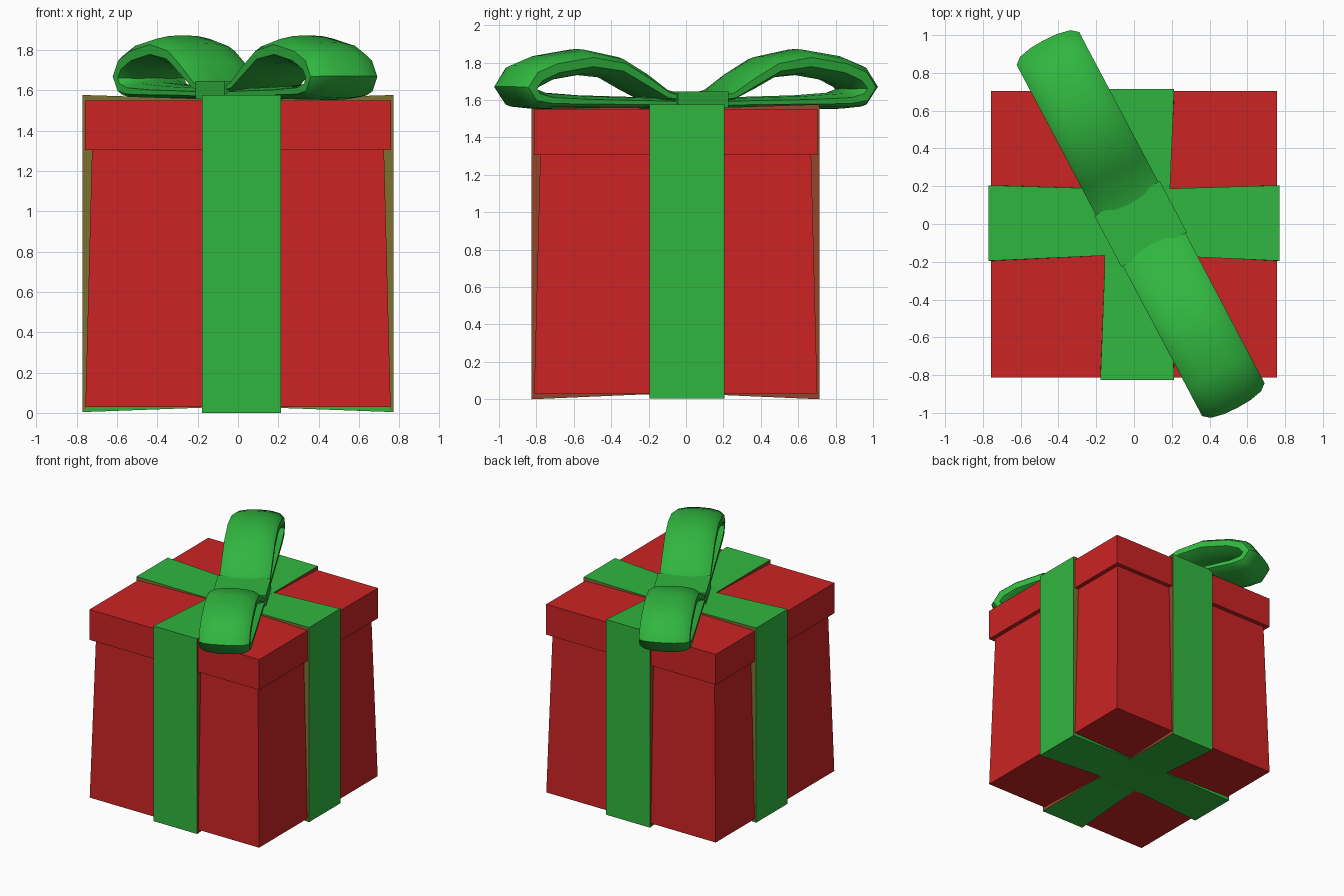
import bpy, bmesh, math
from mathutils import Vector, Matrix

if "Cube" in bpy.data.objects:
    bpy.data.objects.remove(bpy.data.objects["Cube"])


def material(name, rgb):
    m = bpy.data.materials.new(name)
    m.diffuse_color = (*rgb, 1)
    m.use_nodes = True
    m.node_tree.nodes["Principled BSDF"].inputs["Base Color"].default_value = m.diffuse_color
    return m


RED = material("red paper", (0.6, 0.017, 0.017))
GREEN = material("green ribbon", (0.03, 0.47, 0.05))
OLIVE = material("olive ribbon edge", (0.2, 0.16, 0.03))
BROWN = material("brown ribbon edge", (0.3, 0.06, 0.025))


def make(name, verts, faces, mats, edge_faces=()):
    me = bpy.data.meshes.new(name)
    me.from_pydata(verts, [], faces)
    for m in mats:
        me.materials.append(m)
    for i in edge_faces:
        me.polygons[i].material_index = 1
    bm = bmesh.new()
    bm.from_mesh(me)
    bmesh.ops.recalc_face_normals(bm, faces=bm.faces)
    bm.to_mesh(me)
    bm.free()
    ob = bpy.data.objects.new(name, me)
    bpy.context.collection.objects.link(ob)
    return ob


def frustum(name, cx, cy, hx0, hy0, hx1, hy1, z0, z1, mat):
    corners = [(-1, -1), (1, -1), (1, 1), (-1, 1)]
    v = [(cx + a * hx0, cy + b * hy0, z0) for a, b in corners]
    v += [(cx + a * hx1, cy + b * hy1, z1) for a, b in corners]
    f = [(0, 1, 2, 3), (4, 5, 6, 7)] + [(i, (i + 1) % 4, (i + 1) % 4 + 4, i + 4) for i in range(4)]
    return make(name, v, f, [mat])


# Tapered box and lid
CY = -0.055
frustum("box_body", 0, CY, 0.757, 0.757, 0.724, 0.724, 0.03, 1.31, RED)
frustum("box_lid", 0, CY, 0.758, 0.758, 0.758, 0.758, 1.305, 1.55, RED)


# Ribbon wrapped round the box: slightly pinched and sagging towards the middle
def ribbon(name, along_y, lo, hi, z_low, end_w, mid_w, edge_mat):
    c = (lo + hi) / 2
    # (u, z, pinched)
    outer = [(lo, z_low, 0), (c - 0.17, 0.026, 1), (c + 0.17, 0.026, 1), (hi, z_low, 0),
             (hi, 1.577, 0), (c + 0.17, 1.558, 1), (c - 0.17, 1.558, 1), (lo, 1.577, 0)]
    n = len(outer)
    verts = []
    for inner in (False, True):
        for side in (0, 1):
            for u, z, p in outer:
                w = (mid_w if p else end_w)[side]
                if inner:
                    u = min(max(u, lo + 0.07), hi - 0.07)
                    z = 0.07 if z < 1 else 1.5
                verts.append((w, u, z) if along_y else (u, w, z))
    faces, edges = [], []
    for i in range(n):
        j = (i + 1) % n
        faces.append((i, j, n + j, n + i))
        faces.append((2 * n + i, 2 * n + j, 3 * n + j, 3 * n + i))
        for s in (0, n):
            edges.append(len(faces))
            faces.append((s + i, s + j, 2 * n + s + j, 2 * n + s + i))
    # bottom edges of the left-right band stay green
    if not along_y:
        edges = [e for e in edges if e // 4 not in (0, 1, 2)]
    make(name, verts, faces, [GREEN, edge_mat], edges)


ribbon("ribbon_front_back", True, -0.825, 0.715, 0.0, (-0.178, 0.213), (-0.155, 0.188), BROWN)
ribbon("ribbon_left_right", False, -0.771, 0.771, 0.004, (-0.195, 0.205), (-0.168, 0.187), OLIVE)

# Bow loops: puffy strip swept round a teardrop path (distance, height, half thickness)
PATH = [(0.08, 1.605, .03), (0.20, 1.625, .04), (0.33, 1.70, .055), (0.47, 1.775, .06),
        (0.66, 1.803, .07), (0.87, 1.77, .07), (0.98, 1.725, .075), (1.025, 1.665, .075),
        (0.99, 1.615, .06), (0.90, 1.597, .045), (0.65, 1.59, .035), (0.35, 1.587, .03),
        (0.08, 1.58, .03)]
SECTION = [(-.187, -.35), (-.187, .35), (-.15, .75), (-.08, .95), (0, 1), (.08, .95), (.15, .75),
           (.187, .35), (.187, -.35), (.11, -.85), (0, -1), (-.11, -.85)]
CENTRE = Vector((0.035, 0, 0))
ANGLE = math.atan2(0.884, -0.467)


def bow_loop(name, angle):
    rot = Matrix.Rotation(angle, 3, 'Z')
    n, m = len(SECTION), len(PATH)
    verts = []
    for i, (s, z, h) in enumerate(PATH):
        a, b = PATH[max(i - 1, 0)], PATH[min(i + 1, m - 1)]
        t = Vector((b[0] - a[0], b[1] - a[1])).normalized()
        out = Vector((-t.y, t.x))
        for w, k in SECTION:
            verts.append(CENTRE + rot @ Vector((s + out.x * k * h, w, z + out.y * k * h)))
    faces = [(i * n + k, i * n + (k + 1) % n, (i + 1) * n + (k + 1) % n, (i + 1) * n + k)
             for i in range(m - 1) for k in range(n)]
    faces += [tuple(range(n)), tuple(range((m - 1) * n, m * n))]
    ob = make(name, verts, faces, [GREEN])
    bpy.ops.object.select_all(action='DESELECT')
    ob.select_set(True)
    bpy.context.view_layer.objects.active = ob
    bpy.ops.object.shade_smooth_by_angle(angle=math.radians(50))


bow_loop("bow_loop_back", ANGLE)
bow_loop("bow_loop_front", ANGLE + math.pi)

# Flat knot in the middle of the bow
knot = frustum("bow_knot", 0, 0, 0.153, 0.196, 0.153, 0.196, 1.55, 1.646, GREEN)
knot.rotation_euler.z = ANGLE
knot.location = CENTRE
